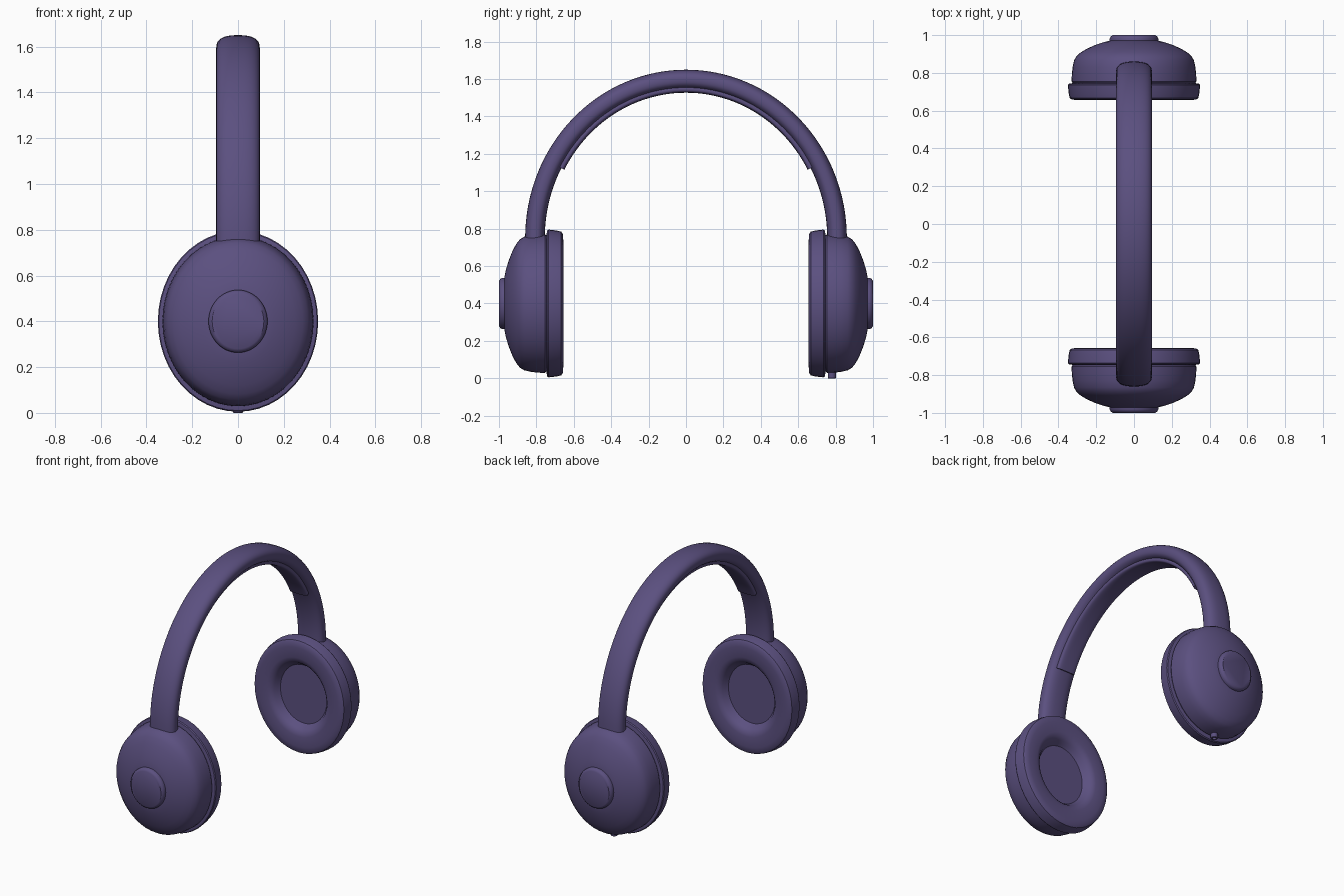
import bpy, bmesh, math

if "Cube" in bpy.data.objects:
    bpy.data.objects.remove(bpy.data.objects["Cube"])

purple = bpy.data.materials.new("dark_purple")
purple.diffuse_color = (0.105, 0.08, 0.215, 1)
purple.use_nodes = True
purple.node_tree.nodes["Principled BSDF"].inputs["Base Color"].default_value = purple.diffuse_color

CUP_Z = 0.40      # height of the ear cup axis
SEG = 48


def finish(name, bm, angle=35):
    bmesh.ops.remove_doubles(bm, verts=bm.verts, dist=1e-5)
    bmesh.ops.recalc_face_normals(bm, faces=bm.faces)
    me = bpy.data.meshes.new(name)
    bm.to_mesh(me)
    bm.free()
    me.materials.append(purple)
    ob = bpy.data.objects.new(name, me)
    bpy.context.collection.objects.link(ob)
    bpy.ops.object.select_all(action='DESELECT')
    ob.select_set(True)
    bpy.context.view_layer.objects.active = ob
    bpy.ops.object.shade_smooth_by_angle(angle=math.radians(angle))
    return ob


def skin(bm, rings, cap=True):
    """Join closed rings of points with quads and cap both ends."""
    vr = [[bm.verts.new(p) for p in r] for r in rings]
    n = len(vr[0])
    for a, b in zip(vr, vr[1:]):
        for i in range(n):
            j = (i + 1) % n
            bm.faces.new((a[i], a[j], b[j], b[i]))
    if cap:
        bm.faces.new(vr[0])
        bm.faces.new(vr[-1])


def elliptic_lathe(name, profile, side, ratio):
    """Turn (radius, y) points round the cup axis, squeezed in x."""
    bm = bmesh.new()
    rings = []
    for r, y in profile:
        rings.append([(r * ratio * math.cos(2 * math.pi * i / SEG), side * y,
                       CUP_Z + r * math.sin(2 * math.pi * i / SEG)) for i in range(SEG)])
    skin(bm, rings)
    return finish(name, bm)


def arch(name, section, a, b, t0, t1, steps):
    """Sweep an (x, outward) section along an elliptical arch."""
    bm = bmesh.new()
    rings = []
    for k in range(steps + 1):
        t = t0 + (t1 - t0) * k / steps
        c, s = math.cos(t), math.sin(t)
        rings.append([(u, (a + v) * c, 0.75 + (b + v) * s) for u, v in section])
    skin(bm, rings)
    return finish(name, bm, 40)


def rounded(hw, top, bottom, p, n=32):
    """Soft oval section with separate outer and inner heights."""
    pts = []
    for i in range(n):
        c, s = math.cos(2 * math.pi * i / n), math.sin(2 * math.pi * i / n)
        h = top if s > 0 else bottom
        pts.append((hw * math.copysign(abs(c) ** p, c), h * math.copysign(abs(s) ** p, s)))
    return pts


# Ear cups, mirrored left and right
pad = [(0.20, 0.715), (0.212, 0.70), (0.225, 0.68), (0.243, 0.664), (0.27, 0.656),
       (0.34, 0.656), (0.372, 0.659), (0.384, 0.667), (0.390, 0.69), (0.395, 0.735),
       (0.390, 0.742), (0.375, 0.745), (0.30, 0.748)]
shell = [(0.30, 0.744), (0.364, 0.746), (0.371, 0.755), (0.370, 0.79), (0.365, 0.83),
         (0.357, 0.865), (0.343, 0.888), (0.318, 0.908), (0.28, 0.928),
         (0.23, 0.948), (0.18, 0.963), (0.13, 0.973)]
button = [(0.137, 0.955), (0.137, 0.982), (0.132, 0.992), (0.120, 1.0)]
for side, tag in ((-1, "left"), (1, "right")):
    elliptic_lathe(tag + "_ear_pad", pad, side, 0.886)
    elliptic_lathe(tag + "_cup_shell", shell, side, 0.89)
    elliptic_lathe(tag + "_cup_button", button, side, 0.94)

# Headband and the cushion under its crown
arch("headband", rounded(0.095, 0.055, 0.05, 0.8), 0.805, 0.845, 0, math.pi, 64)
arch("headband_cushion", rounded(0.068, 0.02, 0.018, 0.6), 0.755, 0.795,
     math.radians(28), math.radians(152), 48)

# Cable socket below one cup: a short tube with a recessed hole
bm = bmesh.new()
tube = [(0.022, 0.05), (0.022, 0.002), (0.020, 0.0), (0.012, 0.0), (0.012, 0.03)]
skin(bm, [[(r * math.cos(2 * math.pi * i / 20), 0.78 + r * math.sin(2 * math.pi * i / 20), z)
           for i in range(20)] for r, z in tube])
finish("cable_socket", bm)
